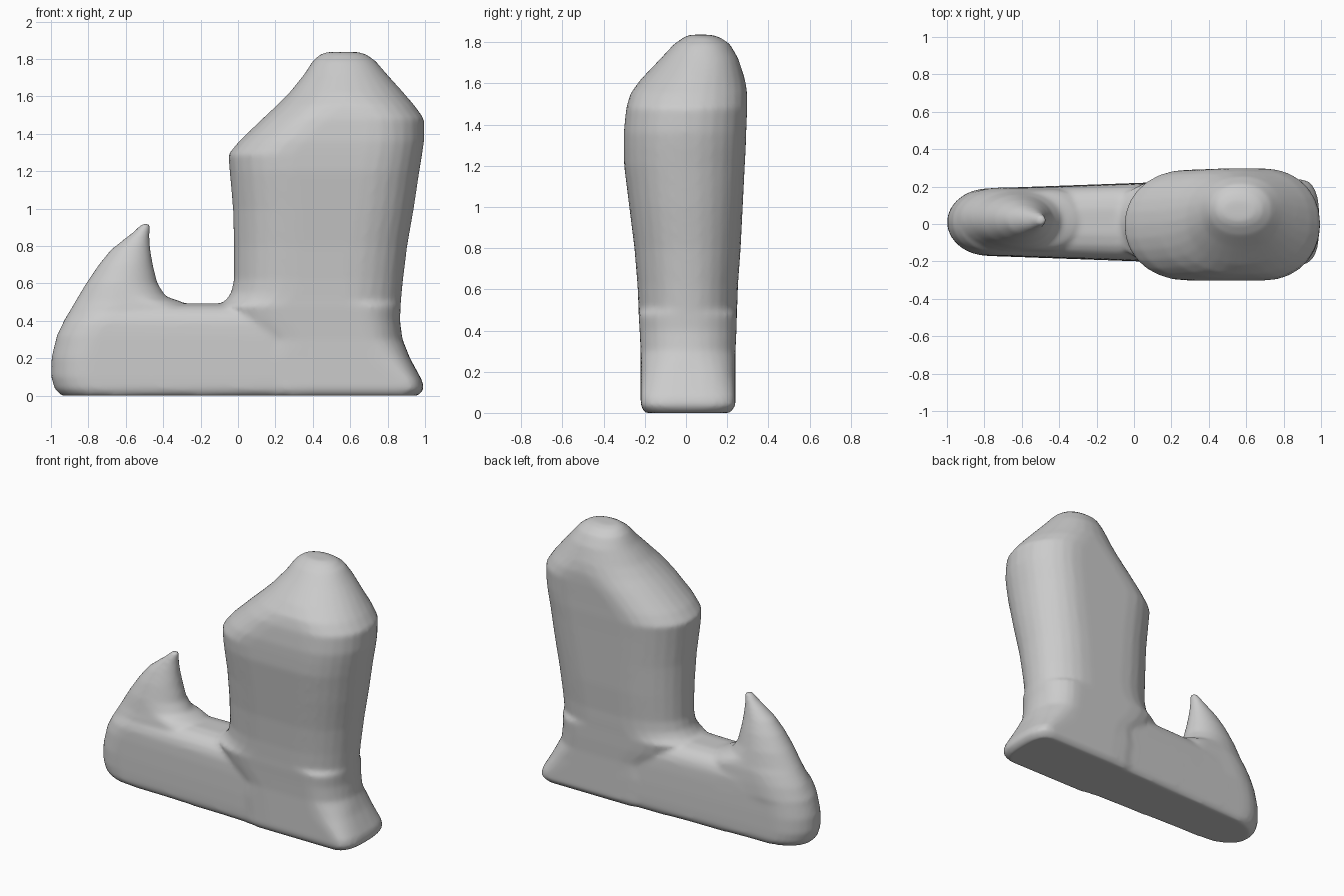
import bpy, bmesh
from math import pi, sin, cos


def ring(z, x0, x1, y0, y1, cap0, cap1, taper=0.0, power=2.0, seg=14):
    """Closed outline with two curved end caps joined by straight sides."""
    cap0, cap1 = min(cap0, (x1 - x0) / 2), min(cap1, (x1 - x0) / 2)
    cy, hy = (y0 + y1) / 2, (y1 - y0) / 2
    pts = []
    for side in (1, -1):
        for i in range(seg + 1):
            a = -pi / 2 + pi * i / seg
            c, s = abs(cos(a)) ** (2 / power), abs(sin(a)) ** (2 / power)
            s = s if a > 0 else -s
            x = x1 - cap1 + cap1 * c if side > 0 else x0 + cap0 - cap0 * c
            k = 1 + taper * max(0, x + 0.8)
            pts.append((x, cy + side * hy * s * k, z))
    return pts


def loft(bm, rings):
    """Skin a stack of outlines and close both ends."""
    loops = [[bm.verts.new(p) for p in r] for r in rings]
    n = len(loops[0])
    for a, b in zip(loops, loops[1:]):
        for i in range(n):
            j = (i + 1) % n
            bm.faces.new((a[i], a[j], b[j], b[i]))
    bm.faces.new(loops[0][::-1])
    bm.faces.new(loops[-1])


bm = bmesh.new()

# Leg with flared heel and domed top: z, x0, x1, y0, y1
leg = [
    (0.00, 0.05, 0.965, -.20, .215), (0.035, 0.05, 0.995, -.22, .24),
    (0.08, 0.05, 0.985, -.22, .24), (0.20, 0.03, 0.92, -.22, .24),
    (0.30, 0.00, 0.88, -.22, .24), (0.40, -.08, 0.867, -.225, .245),
    (0.48, -.12, 0.870, -.23, .247), (0.505, -.07, 0.872, -.23, .248),
    (0.55, -.037, 0.876, -.232, .25), (0.62, -.022, 0.883, -.235, .252),
    (0.80, -.022, 0.905, -.25, .265), (1.00, -.027, 0.94, -.275, .275),
    (1.20, -.045, 0.97, -.30, .285), (1.29, -.052, 0.985, -.302, .29),
    (1.36, 0.005, 0.995, -.302, .292), (1.48, 0.13, 0.995, -.29, .297),
    (1.55, 0.205, 0.945, -.27, .297), (1.62, 0.275, 0.885, -.22, .287),
    (1.72, 0.355, 0.795, -.125, .255), (1.79, 0.40, 0.735, -.06, .215),
    (1.825, 0.44, 0.685, -.01, .165), (1.837, 0.48, 0.64, .02, .12),
]
loft(bm, [ring(*r, 0.34, 0.12 if r[0] < 0.1 else 0.2 if r[0] < 0.5 else 0.3,
               power=2.8 if r[0] < 0.25 else 2.1) for r in leg])

# Foot with rounded instep: z, x0, half width
foot = [
    (0.00, -.945, .16), (0.035, -.98, .178), (0.10, -1.0, .18),
    (0.20, -.998, .18), (0.32, -.97, .178), (0.39, -.935, .174),
    (0.43, -.90, .162), (0.46, -.82, .14), (0.48, -.75, .11), (0.493, -.70, .06),
]
loft(bm, [ring(z, x0, 0.45, .01 - h, .01 + h, 0.22, 0.1, 0.2)
          for z, x0, h in foot])

# Upturned toe: z, x0, x1, half width
toe = [
    (0.30, -.975, -.20, .176), (0.40, -.932, -.22, .172), (0.47, -.89, -.25, .165),
    (0.505, -.87, -.31, .157), (0.53, -.855, -.385, .152), (0.60, -.813, -.43, .138),
    (0.70, -.745, -.455, .11), (0.78, -.68, -.468, .08), (0.84, -.605, -.473, .055),
    (0.88, -.553, -.473, .04), (0.905, -.53, -.468, .03), (0.922, -.505, -.468, .022),
]
loft(bm, [ring(z, x0, x1, .02 - h, .02 + h, 0.25, 0.2) for z, x0, x1, h in toe])

bmesh.ops.recalc_face_normals(bm, faces=bm.faces)
mesh = bpy.data.meshes.new("boot")
bm.to_mesh(mesh)
bm.free()
boot = bpy.data.objects.new("boot", mesh)
bpy.context.collection.objects.link(boot)

# Fuse the parts into one soft surface
fuse = boot.modifiers.new("fuse", 'REMESH')
fuse.mode = 'VOXEL'
fuse.voxel_size = 0.014
fuse.use_smooth_shade = True
soften = boot.modifiers.new("soften", 'SMOOTH')
soften.factor = 0.5
soften.iterations = 7
